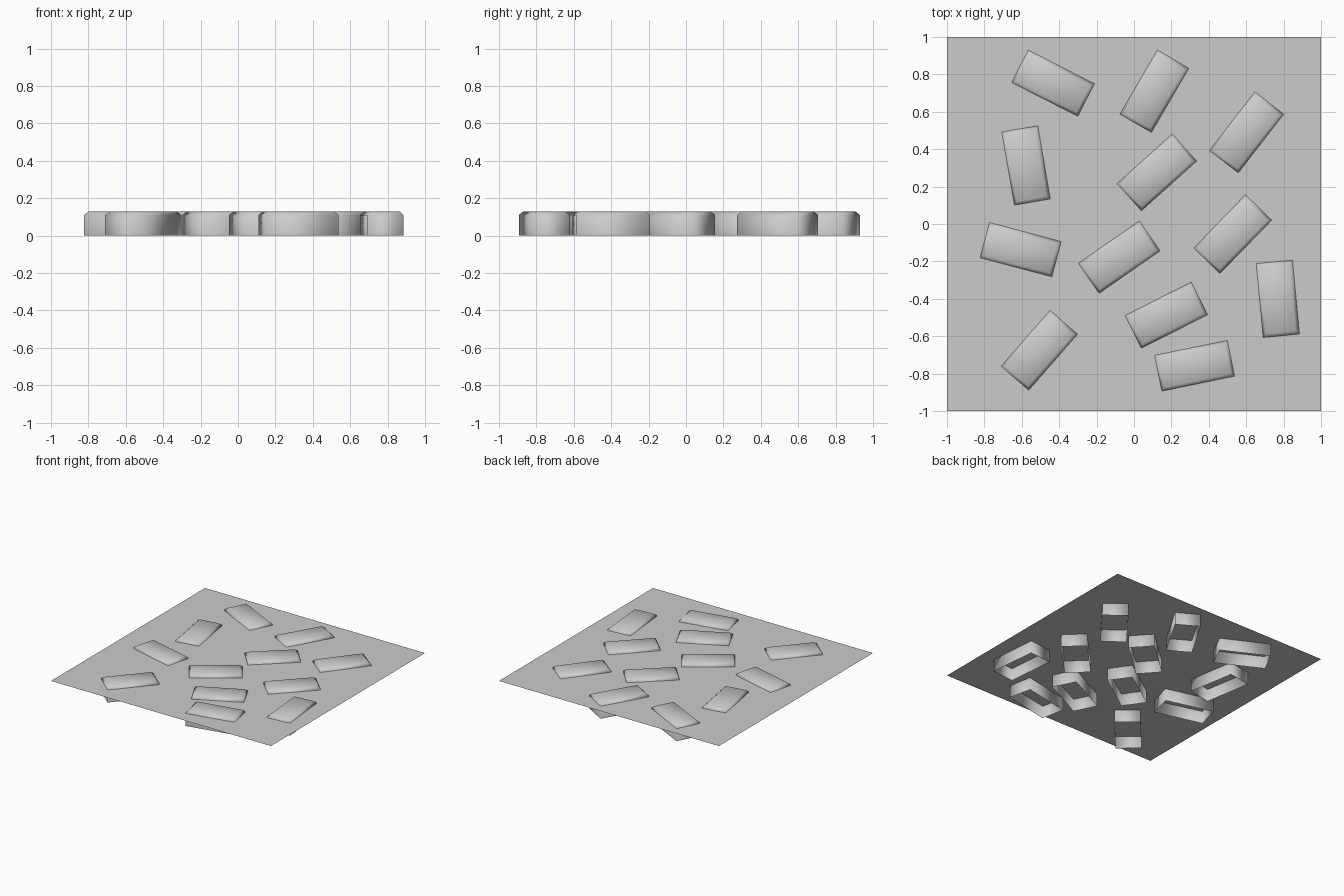
import bpy, bmesh, math

if "Cube" in bpy.data.objects:
    bpy.data.objects.remove(bpy.data.objects["Cube"])

H, PLANE_Z = 0.128, 0.103          # brick height, ground sheet level
L, W, BEVEL = 0.397, 0.195, 0.018  # brick footprint and top chamfer

# ground sheet
bpy.ops.mesh.primitive_plane_add(size=2, location=(0, 0, PLANE_Z))
bpy.context.object.name = "ground_sheet"

# brick: open-bottomed box with chamfered top rim, smooth shaded
mesh = bpy.data.meshes.new("brick")
bm = bmesh.new()
bmesh.ops.create_cube(bm, size=1)
for v in bm.verts:
    v.co = (v.co.x * L, v.co.y * W, (v.co.z + 0.5) * H)
bottom = [f for f in bm.faces if f.normal.z < -0.5]
bmesh.ops.delete(bm, geom=bottom, context='FACES_ONLY')
rim = [e for e in bm.edges if all(v.co.z > H / 2 for v in e.verts)]
bmesh.ops.bevel(bm, geom=rim, offset=BEVEL, segments=1, affect='EDGES')
for f in bm.faces:
    f.smooth = True
bm.to_mesh(mesh)
bm.free()

# scattered bricks: x, y, angle in degrees
layout = [
    (-0.433, 0.753, -27), (0.109, 0.710, 59.7), (0.602, 0.490, 52.2),
    (-0.577, 0.313, -80.3), (0.122, 0.276, 42), (-0.606, -0.137, -14.9),
    (-0.079, -0.177, 34.8), (0.528, -0.054, 45.8), (0.769, -0.400, -84.6),
    (0.173, -0.487, 26.7), (-0.506, -0.675, 48.9), (0.324, -0.758, 11.6),
]
for i, (x, y, a) in enumerate(layout):
    ob = bpy.data.objects.new(f"brick_{i + 1}", mesh)
    ob.location = (x, y, 0)
    ob.rotation_euler.z = math.radians(a)
    bpy.context.collection.objects.link(ob)
